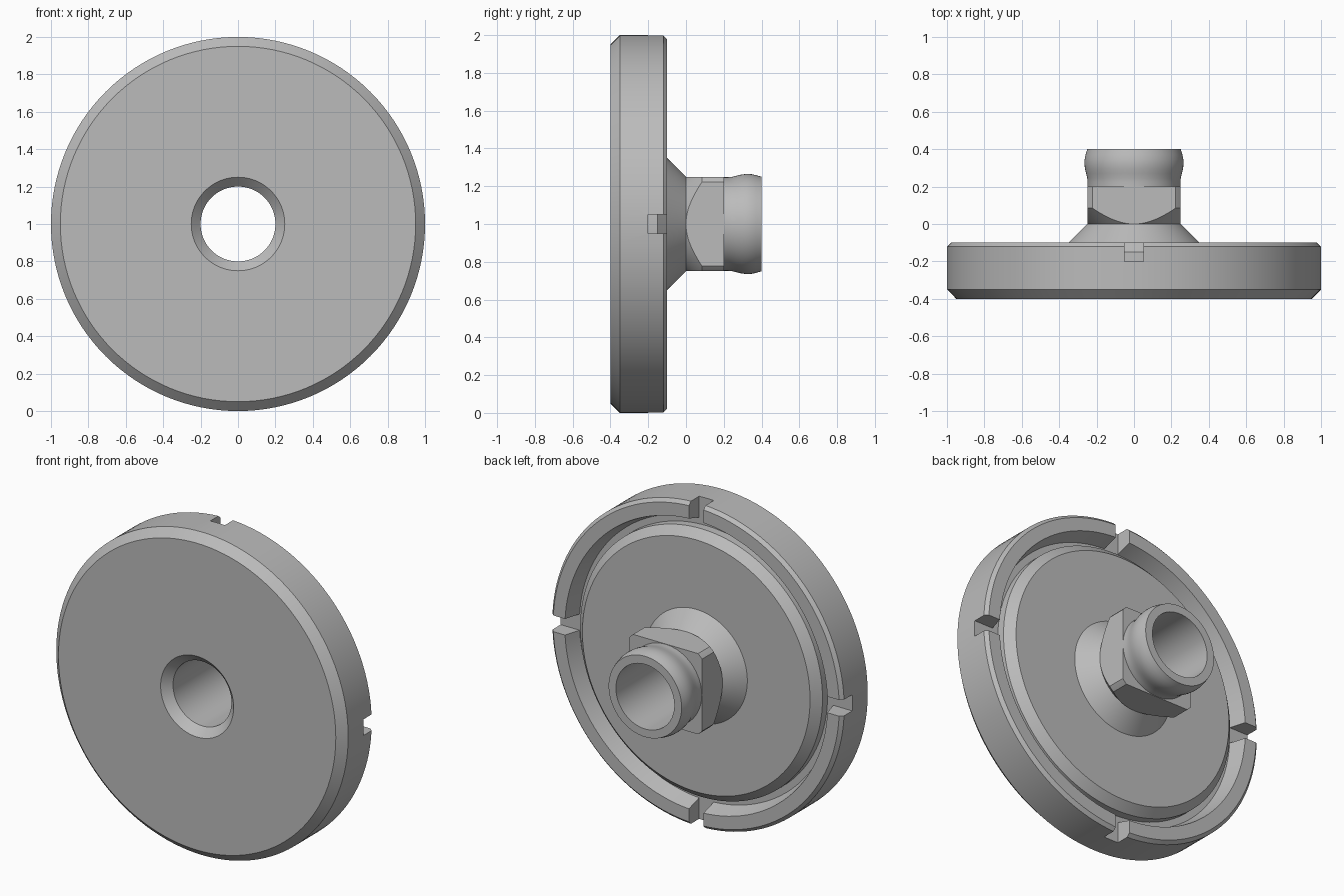
import bpy, bmesh, math

if "Cube" in bpy.data.objects:
    bpy.data.objects.remove(bpy.data.objects["Cube"])

SEG = 128
AXIS_Z = 1.0

steel = bpy.data.materials.new("grey steel")
steel.diffuse_color = (0.5, 0.5, 0.5, 1)
steel.use_nodes = True
steel.node_tree.nodes["Principled BSDF"].inputs["Base Color"].default_value = steel.diffuse_color


def finish(name, bm):
    bmesh.ops.recalc_face_normals(bm, faces=bm.faces)
    mesh = bpy.data.meshes.new(name)
    bm.to_mesh(mesh)
    bm.free()
    mesh.materials.append(steel)
    obj = bpy.data.objects.new(name, mesh)
    bpy.context.collection.objects.link(obj)
    return obj


def revolve(name, profile):
    """Turn a closed (radius, y) outline around the y axis."""
    bm = bmesh.new()
    rings = []
    for i in range(SEG):
        a = 2 * math.pi * i / SEG
        rings.append([bm.verts.new((r * math.cos(a), y, AXIS_Z + r * math.sin(a)))
                      for r, y in profile])
    n = len(profile)
    for i in range(SEG):
        here, there = rings[i], rings[(i + 1) % SEG]
        for j in range(n):
            k = (j + 1) % n
            bm.faces.new((here[j], here[k], there[k], there[j]))
    return finish(name, bm)


def boxes(name, specs):
    """Hidden cutter made of one or more (centre, size) boxes."""
    bm = bmesh.new()
    for centre, size in specs:
        made = bmesh.ops.create_cube(bm, size=1)["verts"]
        for v in made:
            v.co = [c + s * p for c, s, p in zip(centre, size, v.co)]
    obj = finish(name, bm)
    obj.hide_render = True
    obj.hide_viewport = True
    return obj


def boolean(obj, cutter, operation):
    mod = obj.modifiers.new("cut", "BOOLEAN")
    mod.object = cutter
    mod.operation = operation
    mod.solver = "EXACT"
    bpy.context.view_layer.objects.active = obj
    bpy.ops.object.modifier_apply(modifier=mod.name)


# Disc with chamfers, rear groove, cone hub and bore
plate = revolve("flange_plate", [
    (0.20, -0.35), (0.25, -0.40), (0.95, -0.40), (1.00, -0.35),
    (1.00, -0.12), (0.98, -0.10), (0.90, -0.10), (0.87, -0.20),
    (0.83, -0.20), (0.83, -0.15), (0.78, -0.10), (0.35, -0.10),
    (0.25, 0.00), (0.20, 0.00)])

# Four spanner notches through the rim
notches = boxes("notch_cutter", [
    ((0.97 * sx, -0.12, AXIS_Z + 0.97 * sz),
     (0.22 if sx else 0.10, 0.16, 0.22 if sz else 0.10))
    for sx, sz in ((1, 0), (-1, 0), (0, 1), (0, -1))])
boolean(plate, notches, "DIFFERENCE")

# Square wrench collar with conical underside and rounded corners
collar = revolve("wrench_collar", [
    (0.20, 0.00), (0.25, 0.00), (0.335, 0.085), (0.335, 0.20), (0.20, 0.20)])
square = boxes("square_cutter", [((0, 0.1, AXIS_Z), (0.4999, 0.6, 0.4999))])
boolean(collar, square, "INTERSECT")

# Hose spigot with rounded bead
spigot = revolve("spigot", [
    (0.20, 0.20), (0.248, 0.20), (0.248, 0.225), (0.250, 0.245), (0.256, 0.27),
    (0.262, 0.295), (0.265, 0.32), (0.264, 0.345), (0.259, 0.37),
    (0.250, 0.40), (0.20, 0.40)])

# Smooth round walls, crisp edges
for obj in (plate, collar, spigot):
    bpy.ops.object.select_all(action="DESELECT")
    obj.select_set(True)
    bpy.context.view_layer.objects.active = obj
    bpy.ops.object.shade_smooth_by_angle(angle=math.radians(25))
